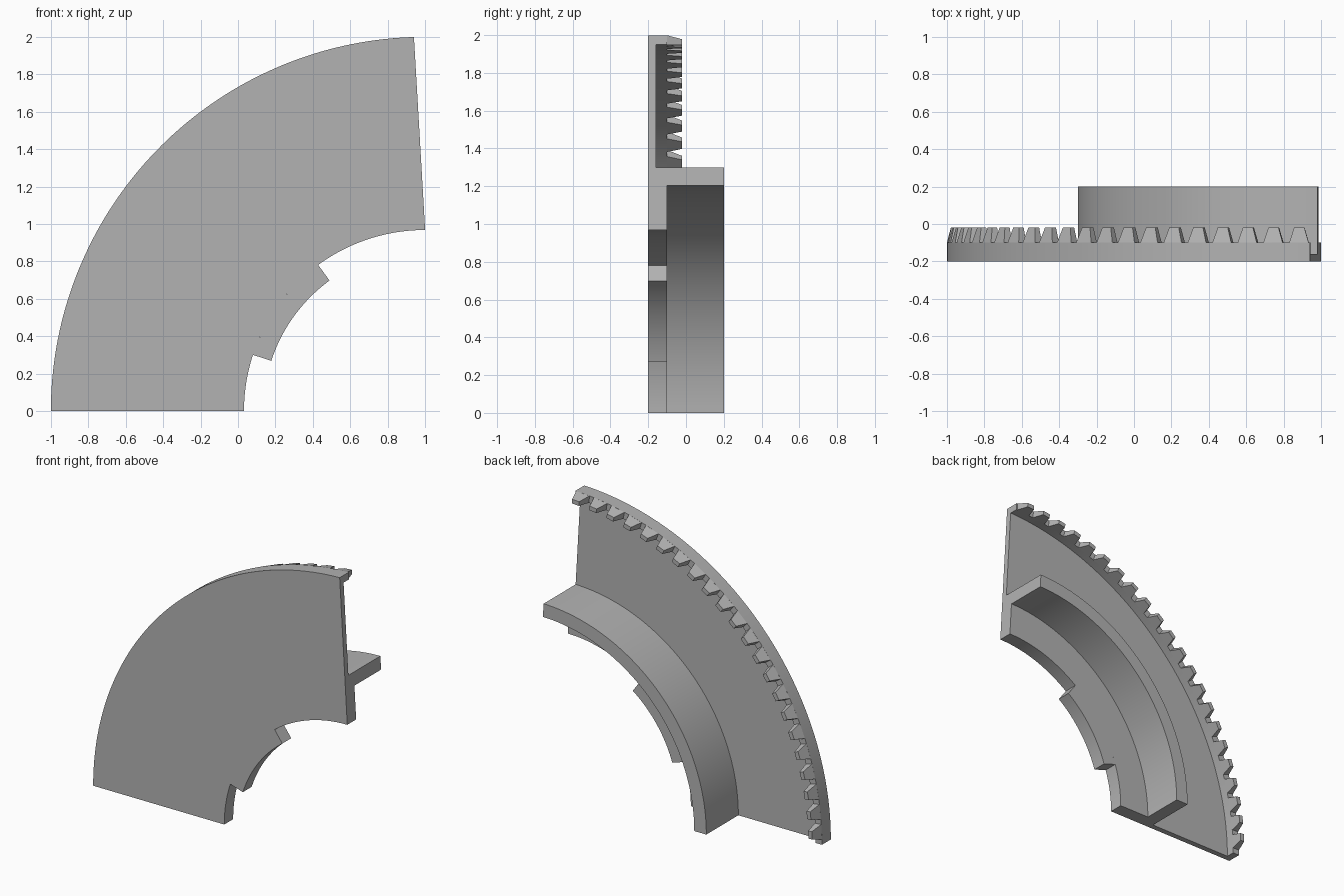
import bpy, bmesh
from math import sin, cos, radians, atan, asin, hypot

cube = bpy.data.objects.get("Cube")
if cube:
    bpy.data.objects.remove(cube)

grey = bpy.data.materials.new("plain_grey")
grey.use_nodes = True
COLOUR = (0.45, 0.45, 0.45, 1)
grey.diffuse_color = COLOUR
grey.node_tree.nodes["Principled BSDF"].inputs["Base Color"].default_value = COLOUR

BORE, RIM = 0.968, 2.0
SLOPE = 0.058            # lean of the straight upper end


def polar(r, y, a):
    """Point at radius r, depth y, angle a clockwise from straight up."""
    return (1 - r * sin(a), y, r * cos(a))


def end_angle(r):
    """Angle at which radius r meets the leaning upper end."""
    return atan(SLOPE) - asin(BORE * SLOPE / (r * hypot(1, SLOPE)))


def finish(bm, name, smooth=True):
    bmesh.ops.recalc_face_normals(bm, faces=bm.faces)
    mesh = bpy.data.meshes.new(name)
    bm.to_mesh(mesh)
    bm.free()
    mesh.materials.append(grey)
    obj = bpy.data.objects.new(name, mesh)
    bpy.context.collection.objects.link(obj)
    if smooth:
        bpy.ops.object.select_all(action='DESELECT')
        obj.select_set(True)
        bpy.context.view_layer.objects.active = obj
        bpy.ops.object.shade_smooth_by_angle(angle=radians(30))


def sweep(name, profile, start, stop, steps):
    """Sweep an (r, y) profile; start and stop give the angle for each radius."""
    bm = bmesh.new()
    loops = []
    for i in range(steps + 1):
        t = i / steps
        loops.append([bm.verts.new(polar(r, y, start(r) * (1 - t) + stop(r) * t))
                      for r, y in profile])
    n = len(profile)
    for a, b in zip(loops, loops[1:]):
        for j in range(n):
            k = (j + 1) % n
            bm.faces.new((a[j], a[k], b[k], b[j]))
    bm.faces.new(loops[0])
    bm.faces.new(loops[-1])
    finish(bm, name)


# Sector body: hub flange, upright collar, thin web and raised rim
body = [(BORE, -0.2), (RIM, -0.2), (RIM, -0.1), (1.95, -0.1), (1.95, -0.16),
        (1.3, -0.16), (1.3, 0.2), (1.205, 0.2), (1.205, -0.1), (BORE, -0.1)]
sweep("sector_body", body, end_angle, lambda r: radians(90), 72)

# Lug projecting into the bore
lug = [(0.865, -0.2), (BORE, -0.2), (BORE, -0.1), (0.865, -0.1)]
sweep("bore_lug", lug, lambda r: radians(36.2), lambda r: radians(71.9), 28)

# Tapered crown teeth around the rim
bm = bmesh.new()
for i in range(22):
    a = radians(3.4 + 4 * i)
    rings = []
    for y, outer, half in ((-0.1, RIM, 0.026), (-0.02, 1.98, 0.014)):
        rings.append([bm.verts.new(polar(r, y, a + s * half))
                      for r, s in ((1.95, -1), (outer, -1), (outer, 1), (1.95, 1))])
    low, top = rings
    for j in range(4):
        k = (j + 1) % 4
        bm.faces.new((low[j], low[k], top[k], top[j]))
    bm.faces.new(top)
    bm.faces.new(low)
finish(bm, "rim_teeth", smooth=False)
